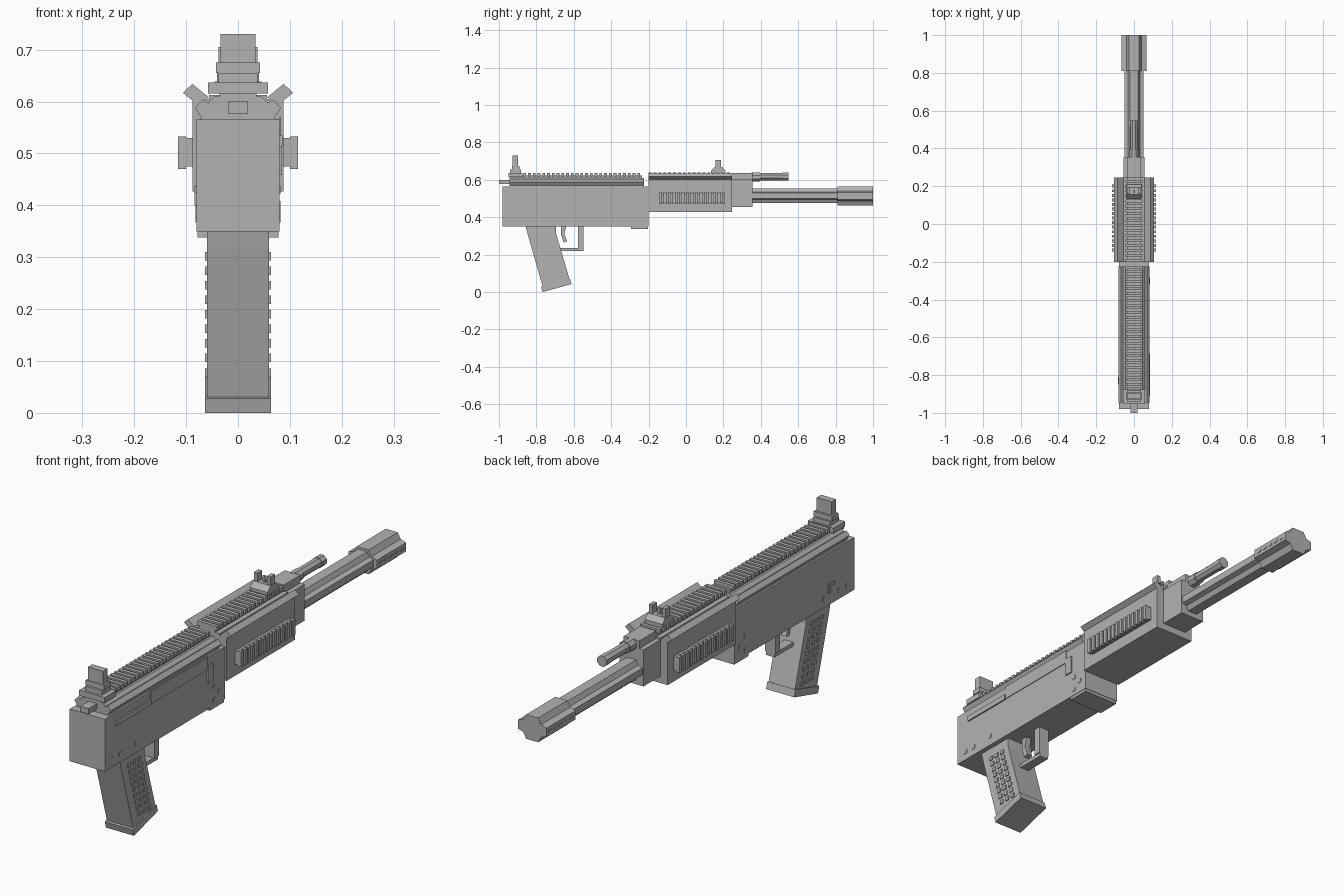
import bpy, bmesh, math
from mathutils import Vector

mat = bpy.data.materials.new("gunmetal grey")
mat.diffuse_color = (0.45, 0.45, 0.45, 1)


def finish(name, bm):
    bmesh.ops.recalc_face_normals(bm, faces=bm.faces)
    me = bpy.data.meshes.new(name)
    bm.to_mesh(me)
    bm.free()
    me.materials.append(mat)
    ob = bpy.data.objects.new(name, me)
    bpy.context.collection.objects.link(ob)
    return ob


def add_box(bm, x0, x1, y0, y1, z0, z1):
    vs = bmesh.ops.create_cube(bm, size=1)["verts"]
    for v in vs:
        v.co = Vector((x1 if v.co.x > 0 else x0, y1 if v.co.y > 0 else y0, z1 if v.co.z > 0 else z0))


def boxes(name, items):
    bm = bmesh.new()
    for b in items:
        add_box(bm, *b)
    return finish(name, bm)


def sym(w, y0, y1, z0, z1):
    return (-w, w, y0, y1, z0, z1)


def both(x0, x1, *r):
    return [(x0, x1, *r), (-x1, -x0, *r)]


def extrude(name, pts, a, b, axis="y", mirrored=False):
    """Prism from a profile: (x, z) along y, or (y, z) along x."""
    bm = bmesh.new()
    for s in ((1, -1) if mirrored else (1,)):
        rings = []
        for t in (a, b):
            rings.append([bm.verts.new((s * p, t, q) if axis == "y" else (t, p, q)) for p, q in pts])
        n = len(pts)
        bm.faces.new(rings[0])
        bm.faces.new(rings[1])
        for i in range(n):
            j = (i + 1) % n
            bm.faces.new((rings[0][i], rings[0][j], rings[1][j], rings[1][i]))
    return finish(name, bm)


# Receiver, with lower front lug and rear latch
boxes("receiver", [sym(0.08, -0.98, -0.20, 0.35, 0.565)])
boxes("receiver_lug", [sym(0.078, -0.295, -0.202, 0.338, 0.352)])
boxes("rear_latch", [sym(0.019, -1.0, -0.93, 0.577, 0.6)])

# Upper receiver and its flared side ledges
extrude("upper_receiver", [(-0.073, 0.565), (0.073, 0.565), (0.056, 0.6), (0.045, 0.61), (-0.045, 0.61), (-0.056, 0.6)], -0.945, -0.225)
extrude("upper_ledge", [(0.068, 0.565), (0.083, 0.588), (0.068, 0.604), (0.054, 0.595)], -0.945, -0.225, mirrored=True)

# Handguard with flared wings
boxes("handguard", [sym(0.088, -0.20, 0.245, 0.427, 0.605), sym(0.056, -0.20, 0.245, 0.6, 0.613)])
extrude("handguard_wing", [(0.082, 0.597), (0.106, 0.617), (0.088, 0.634), (0.056, 0.608)], -0.20, 0.245, mirrored=True)

# Ribbed side vents
vents = both(0.087, 0.101, -0.145, 0.208, 0.475, 0.53)
for i in range(15):
    y = -0.145 + i * 0.0241
    vents += both(0.10, 0.116, y, y + 0.0155, 0.47, 0.533)
boxes("side_vents", vents)


# Toothed top rails
def rail(name, y0, y1, count, z):
    items = [sym(0.036, y0, y1, z - 0.004, z + 0.014)]
    p = (y1 - y0) / count
    for i in range(count):
        items.append(sym(0.045, y0 + i * p, y0 + (i + 0.58) * p, z + 0.009, z + 0.027))
    boxes(name, items)


rail("rear_rail", -0.945, -0.235, 28, 0.609)
rail("front_rail", -0.20, 0.245, 17, 0.612)

# Rear sight
boxes("rear_sight", [
    sym(0.058, -0.95, -0.875, 0.615, 0.637),
    sym(0.038, -0.94, -0.882, 0.637, 0.655),
    sym(0.042, -0.93, -0.89, 0.655, 0.675),
    sym(0.034, -0.927, -0.898, 0.675, 0.73)])

# Front sight with two ears and a post
extrude("front_sight_base", [(0.135, 0.637), (0.21, 0.637), (0.21, 0.65), (0.192, 0.67), (0.155, 0.67), (0.135, 0.65)], -0.04, 0.04, "x")
boxes("front_sight_ears", both(0.022, 0.038, 0.158, 0.187, 0.668, 0.705) + [sym(0.006, 0.168, 0.177, 0.668, 0.695)])

# Front block, gas tube and barrel
boxes("front_block", [sym(0.055, 0.245, 0.355, 0.455, 0.605), sym(0.036, 0.245, 0.355, 0.6, 0.637)])


def ngon(r, z, n):
    return [(r * math.cos((i + 0.5) * 2 * math.pi / n), z + r * math.sin((i + 0.5) * 2 * math.pi / n)) for i in range(n)]


extrude("gas_collar", ngon(0.025, 0.615, 8), 0.35, 0.395)
extrude("gas_tube", ngon(0.021, 0.617, 8), 0.39, 0.515)
extrude("gas_tip", ngon(0.023, 0.617, 8), 0.515, 0.547)


def fluted(w, h, z):
    """Four broad lobes with shallow diagonal flutes."""
    q = [(w, 0.36 * h), (0.62 * w, 0.52 * h), (0.42 * w, h)]
    pts = q + [(-x, y) for x, y in reversed(q)]
    pts += [(-x, -y) for x, y in pts]
    return [(x, z + y) for x, y in pts]


extrude("barrel", fluted(0.05, 0.04, 0.515), 0.35, 0.82)
extrude("muzzle", fluted(0.065, 0.05, 0.514), 0.81, 1.0)
# Slots along the muzzle sides
slots = []
for i in range(5):
    y = 0.83 + i * 0.034
    slots += both(0.064, 0.067, y, y + 0.02, 0.509, 0.517)
boxes("muzzle_slots", slots)

# Raked grip with base plate
extrude("grip", [(-0.857, 0.352), (-0.695, 0.352), (-0.695, 0.315), (-0.623, 0.07), (-0.765, 0.025), (-0.848, 0.315)], -0.06, 0.06, "x")
extrude("grip_base", [(-0.775, 0.028), (-0.767, 0.0), (-0.612, 0.043), (-0.62, 0.071)], -0.064, 0.064, "x")

# Grip texture studs, following the rake
bm = bmesh.new()
for r in range(9):
    z = 0.31 - r * 0.028
    for c in range(3):
        y = -0.805 + c * 0.033 + (0.31 - z) * 0.288
        for b in both(0.059, 0.064, y, y + 0.018, z - 0.016, z):
            add_box(bm, *b)
finish("grip_studs", bm)

# Trigger and guard
boxes("trigger_guard", [sym(0.024, -0.578, -0.548, 0.235, 0.352), sym(0.02, -0.67, -0.548, 0.22, 0.236)])
extrude("trigger", [(-0.668, 0.352), (-0.64, 0.352), (-0.65, 0.31), (-0.635, 0.27), (-0.655, 0.265), (-0.668, 0.31)], -0.012, 0.012, "x")

# Right side slide, port plate and catch
boxes("slide_strip", [(0.079, 0.086, -0.91, -0.685, 0.513, 0.535)])
boxes("port_plate", [(0.079, 0.083, -0.685, -0.315, 0.515, 0.569)])
boxes("bolt_catch", [(0.079, 0.085, -0.318, -0.282, 0.458, 0.53)])

# Small pins on both sides
pins = []
for y, z in ((-0.93, 0.385), (-0.88, 0.385), (-0.78, 0.39), (-0.27, 0.375), (-0.235, 0.40), (-0.27, 0.43)):
    pins += both(0.079, 0.082, y - 0.008, y + 0.008, z - 0.008, z + 0.008)
boxes("pins", pins)
# Left side selector
boxes("selector", [(-0.084, -0.079, -0.85, -0.81, 0.425, 0.437), (-0.084, -0.079, -0.82, -0.81, 0.40, 0.437)])
